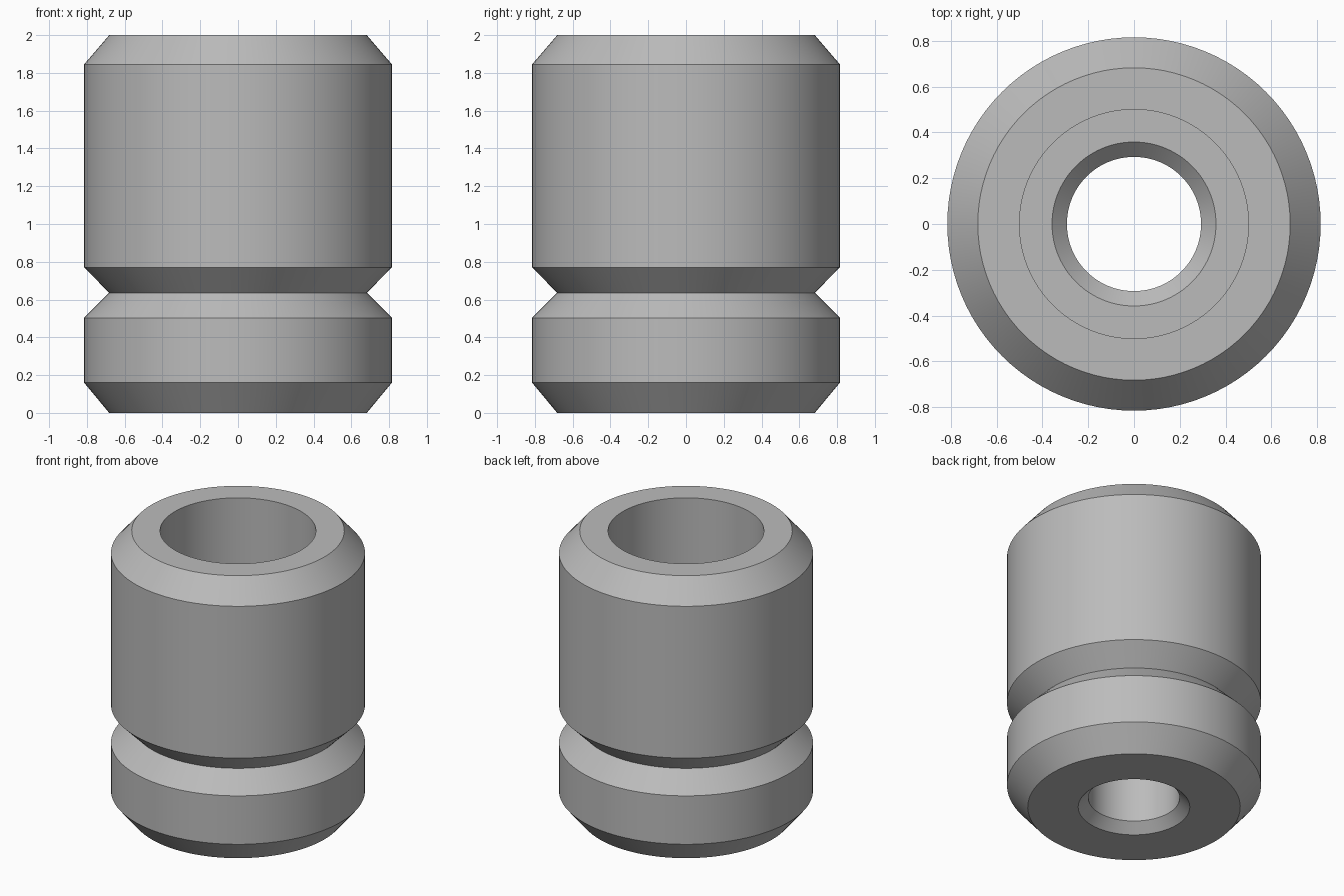
import bpy
import bmesh
import math

cube = bpy.data.objects.get("Cube")
if cube:
    bpy.data.objects.remove(cube, do_unlink=True)

SEGMENTS = 96

# Plain grey metal
metal = bpy.data.materials.new("grey_metal")
metal.use_nodes = True
colour = (0.5, 0.5, 0.5, 1.0)
metal.diffuse_color = colour
metal.node_tree.nodes["Principled BSDF"].inputs["Base Color"].default_value = colour


def lathe(name, profile, material):
    """Revolve a closed (radius, height) profile around the z axis."""
    bm = bmesh.new()
    verts = [bm.verts.new((r, 0, z)) for r, z in profile]
    edges = [bm.edges.new((v, verts[(i + 1) % len(verts)])) for i, v in enumerate(verts)]
    bmesh.ops.spin(bm, geom=verts + edges, cent=(0, 0, 0), axis=(0, 0, 1),
                   angle=math.tau, steps=SEGMENTS)
    bmesh.ops.remove_doubles(bm, verts=bm.verts, dist=0.0001)
    bmesh.ops.recalc_face_normals(bm, faces=bm.faces)
    mesh = bpy.data.meshes.new(name)
    bm.to_mesh(mesh)
    bm.free()
    mesh.materials.append(material)
    obj = bpy.data.objects.new(name, mesh)
    bpy.context.collection.objects.link(obj)
    bpy.ops.object.select_all(action="DESELECT")
    obj.select_set(True)
    bpy.context.view_layer.objects.active = obj
    bpy.ops.object.shade_smooth_by_angle(angle=math.radians(30))
    return obj


OUTER, RIM, BORE = 0.815, 0.682, 0.5
HOLE, HOLE_RIM = 0.293, 0.358
CHAMFER = HOLE_RIM - HOLE
FLOOR = 0.77

outside = [
    (RIM, 0), (OUTER, 0.16),                      # bottom bevel
    (OUTER, 0.503), (RIM, 0.636), (OUTER, 0.77),  # lower band and V groove
    (OUTER, 1.845), (RIM, 2),                     # main body and top bevel
]
inside = [
    (BORE, 2), (BORE, FLOOR),                     # wide upper bore
    (HOLE_RIM, FLOOR), (HOLE, FLOOR - CHAMFER),   # countersink on the bore floor
    (HOLE, CHAMFER), (HOLE_RIM, 0),               # narrow hole and lower countersink
]
lathe("grooved_bushing", outside + inside, metal)
